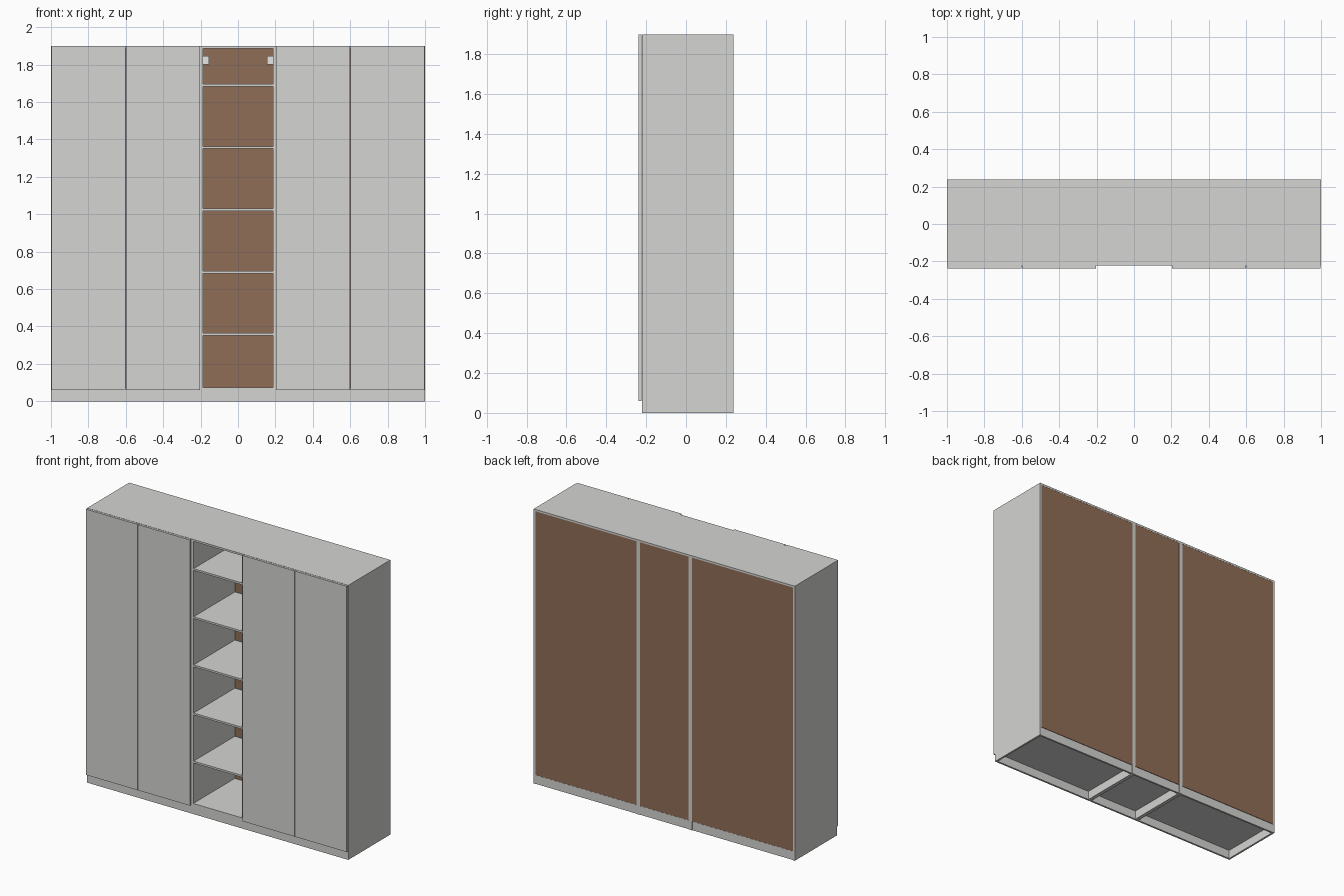
import bpy

if "Cube" in bpy.data.objects:
    bpy.data.objects.remove(bpy.data.objects["Cube"])

def material(name, rgb):
    m = bpy.data.materials.new(name)
    m.diffuse_color = (*rgb, 1.0)
    m.use_nodes = True
    m.node_tree.nodes["Principled BSDF"].inputs["Base Color"].default_value = m.diffuse_color
    return m

GREY = material("light grey laminate", (0.66, 0.66, 0.645))
BROWN = material("brown back board", (0.28, 0.155, 0.095))
WHITE = material("white bracket", (0.82, 0.82, 0.80))

def box(name, x, y, z, mat):
    """Box from (min, max) pairs on each axis."""
    bpy.ops.mesh.primitive_cube_add(size=1, location=[(a + b) / 2 for a, b in (x, y, z)])
    ob = bpy.context.object
    ob.name = name
    ob.scale = [b - a for a, b in (x, y, z)]
    bpy.ops.object.transform_apply(location=False, rotation=False, scale=True)
    ob.data.materials.append(mat)
    return ob

T = 0.013                    # board thickness
FRONT, BACK = -0.222, 0.238  # carcass depth
DOOR = -0.238                # door face
PLINTH, TOP = 0.06, 1.90

def cabinet(name, x0, x1):
    a, b = x0 + T, x1 - T
    # side panels reach the floor
    box(name + "_left_side", (x0, a), (FRONT, BACK), (0, TOP), GREY)
    box(name + "_right_side", (b, x1), (FRONT, BACK), (0, TOP), GREY)
    # top, bottom and the open plinth frame
    box(name + "_top", (a, b), (FRONT, BACK), (TOP - T, TOP), GREY)
    box(name + "_bottom", (a, b), (FRONT, BACK - 0.004), (PLINTH, PLINTH + T), GREY)
    box(name + "_front_plinth", (a, b), (FRONT, FRONT + T), (0, PLINTH), GREY)
    box(name + "_back_plinth", (a, b), (BACK - T - 0.003, BACK - 0.003), (0, PLINTH), GREY)
    # back board
    box(name + "_back_board", (a, b), (BACK - 0.006, BACK - 0.001),
        (PLINTH + 0.002, TOP - 0.006), BROWN)
    # hanging brackets in the upper back corners
    for side, s in (("left", a), ("right", b - 0.033)):
        box(f"{name}_{side}_bracket", (s + 0.001, s + 0.032), (BACK - 0.045, BACK - 0.006),
            (1.80, 1.845), WHITE)

cabinet("left_wardrobe", -1.0, -0.2)
cabinet("shelf_unit", -0.2, 0.2)
cabinet("right_wardrobe", 0.2, 1.0)

# evenly spaced shelves of the open middle unit
for i in range(5):
    z = 0.358 + i * 0.333
    box(f"shelf_{i + 1}", (-0.2 + T, 0.2 - T), (FRONT + 0.004, BACK - 0.006),
        (z - T / 2, z + T / 2), GREY)

# four plain doors, two per wardrobe
for i, x in enumerate((-1.0, -0.6, 0.2, 0.6)):
    box(f"door_{i + 1}", (x + 0.002, x + 0.398), (DOOR, FRONT - 0.001), (PLINTH, TOP - 0.001), GREY)
